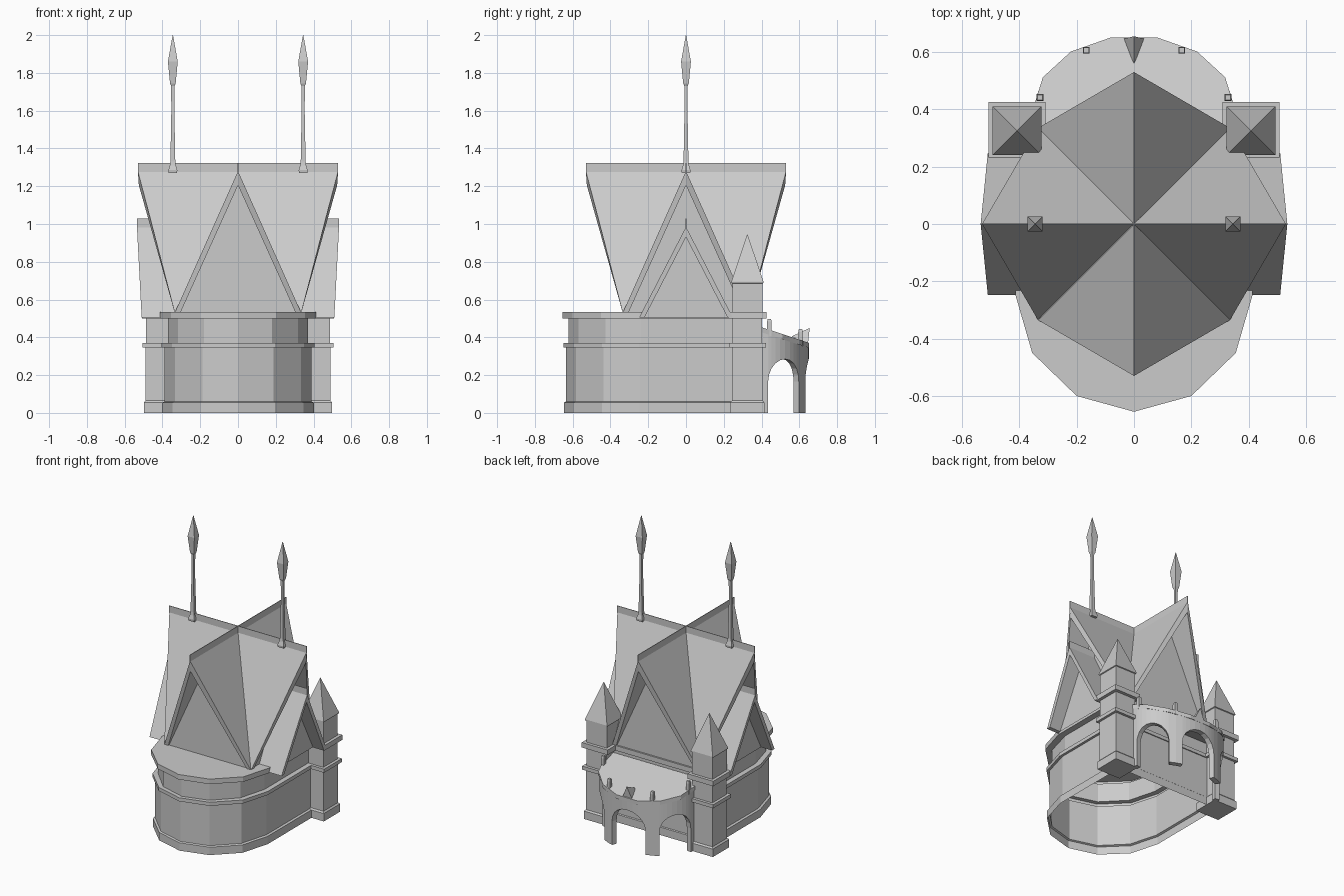
import bpy, bmesh
from math import sin, cos, radians, sqrt, pi
from mathutils import Matrix, Vector

cube = bpy.data.objects.get("Cube")
if cube:
    bpy.data.objects.remove(cube, do_unlink=True)

stone = bpy.data.materials.new("pale_grey_stone")
stone.use_nodes = True
GREY = (0.6, 0.6, 0.6, 1)
stone.diffuse_color = GREY
stone.node_tree.nodes["Principled BSDF"].inputs["Base Color"].default_value = GREY


def finish(name, bm, matrix=None):
    bmesh.ops.remove_doubles(bm, verts=bm.verts, dist=0.0005)
    bmesh.ops.recalc_face_normals(bm, faces=bm.faces)
    me = bpy.data.meshes.new(name)
    bm.to_mesh(me)
    bm.free()
    me.materials.append(stone)
    ob = bpy.data.objects.new(name, me)
    if matrix:
        ob.matrix_world = matrix
    bpy.context.scene.collection.objects.link(ob)
    return ob


def face(bm, *points):
    bm.faces.new([bm.verts.new(p) for p in points])


def loft(bm, rings, bottom=True, top=True):
    """Join equal-length rings of points into a skin."""
    rows = [[bm.verts.new(p) for p in r] for r in rings]
    n = len(rows[0])
    for a, b in zip(rows, rows[1:]):
        for i in range(n):
            j = (i + 1) % n
            bm.faces.new((a[i], a[j], b[j], b[i]))
    if bottom:
        bm.faces.new(rows[0][::-1])
    if top:
        bm.faces.new(rows[-1])


def square_stack(name, x, y, profile):
    """Square tower or spike from (half width, height) pairs."""
    bm = bmesh.new()
    loft(bm, [[(x + sx * w, y + sy * w, z) for sx, sy in
               ((-1, -1), (1, -1), (1, 1), (-1, 1))] for w, z in profile])
    return finish(name, bm)


# Hollow main hall with rounded front, plinth, string course and ledge
half = [(0.2, -0.6), (0.355, -0.45), (0.413, -0.25), (0.413, 0.34)]
plan = [(0, -0.655)] + half + [(-x, y) for x, y in reversed(half)]
profile = [(0.402, 0), (0.402, 0.055), (0.388, 0.06), (0.388, 0.345), (0.405, 0.345),
           (0.405, 0.37), (0.37, 0.37), (0.37, 0.5), (0.413, 0.5), (0.413, 0.535)]
bm = bmesh.new()
rings = []
for w, z in profile:
    k = w / 0.413
    ky = 1 - (0.413 - w) * 1.2
    rings.append([(x * k, y * ky, z) for x, y in plan])
loft(bm, rings, bottom=False)
finish("main_hall", bm)


# Gabled roof arm: outward-leaning ends, bargeboards, soffit and recessed wall
def gable(name, angle, width, base, apex, crest, ridge_out, eave_out,
          ridge_in, eave_in, wall, board, board_foot):
    bm = bmesh.new()
    R, RI = (ridge_out, 0, apex), (ridge_in, 0, apex)
    S, W = (ridge_out - 0.005, 0, apex - board), (wall, 0, apex - board)
    for s in (-1, 1):
        E, EI = (eave_out, s * width, base), (eave_in, s * width, base)
        T = (eave_out, s * (width - board_foot), base)
        V = (wall, s * (width - board_foot), base)
        if eave_in == eave_out:
            face(bm, R, E, RI)
        else:
            face(bm, R, E, EI, RI)
        face(bm, R, S, T, E)
        face(bm, S, W, V, T)
        if wall < eave_out - 0.02:
            face(bm, E, T, V, (wall, s * width, base))
    face(bm, W, (wall, width - board_foot, base), (wall, board_foot - width, base))
    turn = Matrix.Rotation(angle, 4, "Z")
    finish(name, bm, turn)
    # Thin crest along the ridge
    bm = bmesh.new()
    t = 0.002
    loft(bm, [[(x, y, z) for x, y in ((ridge_in, -t), (ridge_out, -t),
                                      (ridge_out, t), (ridge_in, t))]
              for z in (apex - 0.01, crest)])
    finish(name + "_crest", bm, turn)


for i, side in enumerate(("left", "back", "right", "front")):
    gable(side + "_main_gable", i * pi / 2, 0.335, 0.53, 1.28, 1.322,
          0.53, 0.335, 0, 0.335, 0.328, 0.075, 0.03)
for side, a in (("left", 0), ("right", pi)):
    gable(side + "_small_gable", a, 0.248, 0.505, 0.985, 1.028,
          0.535, 0.51, 0.25, 0.3, 0.425, 0.055, 0.028)

# Corner towers and ridge spears, mirrored
for side, s in (("left", 1), ("right", -1)):
    square_stack(side + "_tower", s * 0.408, 0.325,
                 [(0.09, 0), (0.09, 0.055), (0.081, 0.065), (0.081, 0.345),
                  (0.098, 0.345), (0.098, 0.37), (0.078, 0.37), (0.078, 0.5),
                  (0.1, 0.5), (0.1, 0.535), (0.079, 0.535), (0.079, 0.685),
                  (0.085, 0.688), (0.085, 0.695), (0.001, 0.945)])
    square_stack(side + "_ridge_spear", s * 0.345, 0,
                 [(0.022, 1.27), (0.024, 1.285), (0.016, 1.31), (0.013, 1.33),
                  (0.008, 1.6), (0.009, 1.73), (0.015, 1.745), (0.026, 1.86),
                  (0.001, 2.0)])


# Curved arcade at the back with three arches
def lean(y):
    return 0.435 - 0.33 * (y - 0.42)


def on_arc(deg, inset=0.0):
    t = radians(deg)
    return (0.345 - inset) * sin(t), 0.4 + (0.25 - inset) * cos(t)


def wall_block(bm, a, b, low_a, low_b):
    rings = []
    for deg, low in ((a, low_a), (b, low_b)):
        (ox, oy), (ix, iy) = on_arc(deg), on_arc(deg, 0.035)
        rings.append([(ox, oy, low), (ix, iy, low), (ix, iy, lean(iy)), (ox, oy, lean(oy))])
    loft(bm, rings)


bm = bmesh.new()
ARCH, STEPS = 22, 10
for mid in (-60, 0, 60):
    wall_block(bm, mid - 30, mid - ARCH, 0, 0)
    wall_block(bm, mid + ARCH, mid + 30, 0, 0)
    us = [-cos(pi * i / STEPS) for i in range(STEPS + 1)]
    for u, v in zip(us, us[1:]):
        lows = [0.165 + 0.12 * sqrt(max(0, 1 - q * q)) for q in (u, v)]
        wall_block(bm, mid + u * ARCH, mid + v * ARCH, *lows)
finish("back_arcade", bm)

# Lean-to roof over the arcade
outline = [on_arc(d, -0.008) for d in range(-90, 91, 26)]
outline[-1] = on_arc(90, -0.008)
outline = [on_arc(-90 + 180 * i / 7, -0.008) for i in range(8)]
outline = [(-0.353, 0.33)] + outline + [(0.353, 0.33)]
bm = bmesh.new()
loft(bm, [[(x, y, lean(y) + dz) for x, y in outline] for dz in (-0.015, 0.012)])
finish("arcade_roof", bm)

# Pinnacles above the piers
for n, d in enumerate((-80, -30, 30, 80)):
    x, y = on_arc(d, 0.012)
    z = lean(y)
    square_stack("pier_pinnacle_%d" % (n + 1), x, y,
                 [(0.012, z - 0.02), (0.012, z + 0.055), (0.009, z + 0.07)])

# Small gablet over the middle arch
bm = bmesh.new()
tip, back = (0, 0.655, 0.45), (0, 0.56, 0.405)
l, r = (-0.04, 0.645, 0.36), (0.04, 0.645, 0.36)
face(bm, tip, l, r)
face(bm, tip, back, l)
face(bm, tip, r, back)
face(bm, l, back, r)
finish("arcade_gablet", bm)
